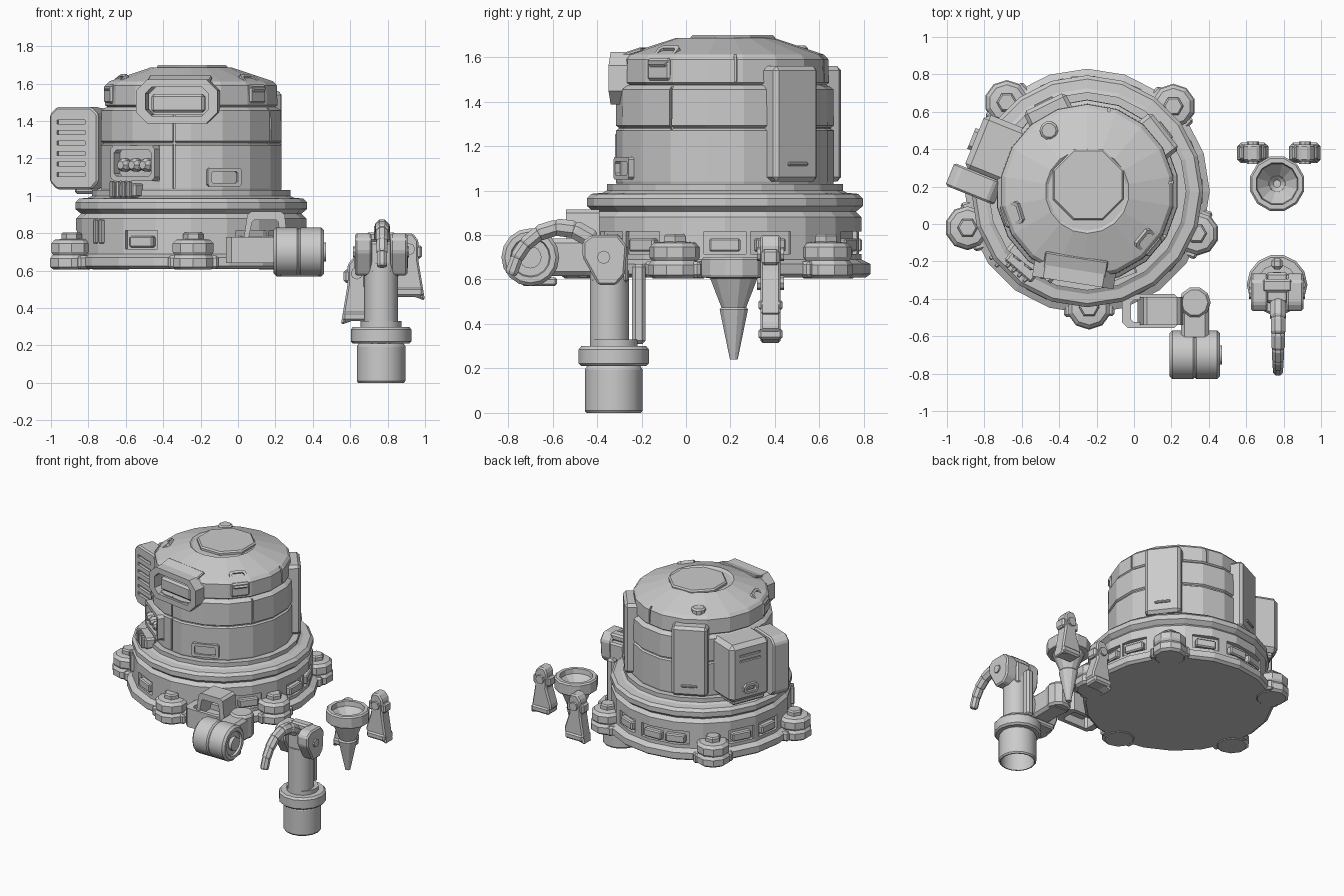
import bpy, bmesh
from math import pi, cos, sin, radians
from mathutils import Matrix, Vector

if "Cube" in bpy.data.objects:
    bpy.data.objects.remove(bpy.data.objects["Cube"])

CX, CY = -0.25, 0.175          # centre of the main drum


def finish(name, bm, M=Matrix(), smooth=0):
    bmesh.ops.recalc_face_normals(bm, faces=bm.faces[:])
    bm.transform(M)
    me = bpy.data.meshes.new(name)
    bm.to_mesh(me)
    bm.free()
    ob = bpy.data.objects.new(name, me)
    bpy.context.collection.objects.link(ob)
    bpy.ops.object.select_all(action='DESELECT')
    ob.select_set(True)
    bpy.context.view_layer.objects.active = ob
    if smooth:
        bpy.ops.object.shade_smooth_by_angle(angle=radians(smooth))
    return ob


def T(x, y, z):
    return Matrix.Translation((x, y, z))


def mount(ang, r, z, tilt=0):
    """Frame on the drum: local x tangential, y outward, z up."""
    a = radians(ang)
    return (T(CX + r * cos(a), CY + r * sin(a), z) @ Matrix.Rotation(a - pi / 2, 4, 'Z')
            @ Matrix.Rotation(radians(tilt), 4, 'X'))


def lathe(name, prof, n, M=Matrix(), phase=0.0, smooth=0):
    bm = bmesh.new()
    rings = [[bm.verts.new((r * cos(2 * pi * (i + phase) / n), r * sin(2 * pi * (i + phase) / n), z))
              for i in range(n)] for r, z in prof]
    for a, b in zip(rings, rings[1:]):
        for i in range(n):
            bm.faces.new((a[i], a[(i + 1) % n], b[(i + 1) % n], b[i]))
    bm.faces.new(rings[0][::-1])
    bm.faces.new(rings[-1])
    return finish(name, bm, M, smooth)


def box(name, size, M=Matrix(), bev=0.012):
    bm = bmesh.new()
    bmesh.ops.create_cube(bm, size=1, matrix=Matrix.Diagonal((*size, 1)))
    if bev:
        bmesh.ops.bevel(bm, geom=bm.edges[:], offset=bev, segments=1, profile=0.5, affect='EDGES')
    return finish(name, bm, M)


def plate(name, pts, depth, M=Matrix(), hole=None, bev=0.01):
    """Outline in local xz extruded along y, with an optional inner outline."""
    bm = bmesh.new()
    def loop(p, y):
        return [bm.verts.new((u, y, v)) for u, v in p]
    n = len(pts)
    fr, bk = loop(pts, -depth / 2), loop(pts, depth / 2)
    def walls(a, b):
        for i in range(n):
            bm.faces.new((a[i], a[(i + 1) % n], b[(i + 1) % n], b[i]))
    walls(fr, bk)
    if hole:
        fi, bi = loop(hole, -depth / 2), loop(hole, depth / 2)
        walls(fi, bi), walls(fr, fi), walls(bk, bi)
    else:
        bm.faces.new(fr), bm.faces.new(bk)
        bmesh.ops.recalc_face_normals(bm, faces=bm.faces[:])
        if bev:
            bmesh.ops.bevel(bm, geom=bm.edges[:], offset=bev, segments=1, profile=0.5, affect='EDGES')
    return finish(name, bm, M)


def chamfer(w, h, c):
    w, h = w / 2, h / 2
    return [(-w, -h + c), (-w + c, -h), (w - c, -h), (w, -h + c),
            (w, h - c), (w - c, h), (-w + c, h), (-w, h - c)]


def cut(ob, *cutters):
    for c in cutters:
        m = ob.modifiers.new('cut', 'BOOLEAN')
        m.operation, m.solver, m.object = 'DIFFERENCE', 'EXACT', c
        bpy.context.view_layer.objects.active = ob
        bpy.ops.object.modifier_apply(modifier=m.name)
        bpy.data.objects.remove(c)


RX = Matrix.Rotation(pi / 2, 4, 'Y')     # lathe axis to x
RY = Matrix.Rotation(pi / 2, 4, 'X')     # lathe axis to -y
C = T(CX, CY, 0)

# Base ring with recessed windows between the lugs
base = lathe('base_ring', [(.635, .61), (.655, .625), (.655, .67), (.615, .69), (.615, .88), (.59, .905),
                           (.62, .93), (.62, .965), (.60, .985), (.55, .99), (.53, 1.0), (.53, 1.03)], 20, C)
slots = [0, 20, 68, 92, 108, 152, 174, 244, 302, 322]
cut(base, *[box('cutter', (.19, .08, .10), mount(a, .62, .765), 0) for a in slots])
for a in slots:
    box('base_slot_insert', (.14, .05, .06), mount(a, .59, .755), .008)
for d in (-.025, .025):
    box('base_latch', (.022, .05, .13), mount(217, .61, .81) @ T(d, 0, 0), .006)

# Bolted lugs
for x, y in ((-.68, .65), (.21, .63), (.335, -.05), (-.24, -.445), (-.89, -.02)):
    a = (Vector((x, y)) - Vector((CX, CY))).normalized()
    M = T(x, y, 0)
    lathe('lug_foot', [(.10, .605), (.12, .62), (.12, .665), (.105, .685), (.115, .70), (.115, .745),
                       (.095, .765), (.05, .77)], 10, M, .5)
    lathe('lug_bolt', [(.055, .76), (.055, .795), (.045, .805)], 6, M)
    ang = (Vector((1, 0)).angle_signed(a)) * -180 / pi
    box('lug_web', (.27, .16, .07), mount(ang, .59, .645))

# Upper drum, seams, domed roof
drum = lathe('upper_drum', [(.485, 1.02), (.49, 1.04), (.49, 1.27), (.478, 1.278), (.478, 1.284), (.49, 1.292),
                            (.488, 1.455), (.468, 1.47), (.455, 1.475), (.468, 1.485), (.465, 1.59),
                            (.445, 1.612), (.225, 1.685), (.21, 1.675), (.19, 1.675)], 18, C, .5)
lathe('roof_cap', [(.205, 1.66), (.205, 1.69), (.195, 1.70)], 8, T(-.245, .21, 0), .5)
cut(drum,
    box('cutter', (.36, .30, .17), mount(261, .48, 1.52), 0),
    box('cutter', (.012, .04, .40), mount(259, .49, 1.24), 0),
    box('cutter', (.012, .05, .16), mount(6, .465, 1.57), 0),
    box('cutter', (.012, .05, .16), mount(75, .465, 1.57), 0),
    box('cutter', (.30, .06, .19), mount(232, .485, 1.175), 0),
    box('cutter', (.012, .04, .21), mount(330, .49, 1.38), 0))

# Front window frame and the handle inside
M = mount(261, .43, 1.505)
plate('window_frame', chamfer(.44, .235, .06), .13, M, chamfer(.34, .155, .035))
box('window_back', (.36, .03, .17), mount(261, .33, 1.51), 0)
box('window_handle', (.29, .05, .10), mount(261, .44, 1.495), .015)
box('window_lid', (.34, .10, .02), mount(261, .40, 1.62, -18), .006)

# Control panel with three knobs
plate('control_frame', chamfer(.30, .19, .02), .07, mount(232, .475, 1.175), chamfer(.25, .14, .015))
box('control_back', (.28, .03, .17), mount(232, .445, 1.175), 0)
for d in (-.075, 0, .075):
    lathe('control_knob', [(.036, -.03), (.036, .01), (.022, .03)], 8, mount(232, .49, 1.165) @ T(d, 0, 0) @ RY
          @ Matrix.Rotation(pi, 4, 'X'))
box('grille_block', (.19, .08, .08), mount(229, .53, 1.03))
for d in (-.06, -.02, .02, .06):
    box('grille_bar', (.022, .03, .09), mount(229, .575, 1.035) @ T(d, 0, 0), .006)
plate('lower_hatch', chamfer(.19, .10, .01), .05, mount(291, .475, 1.10), chamfer(.15, .06, .008))

# Roof details
for ang, r in ((320, .395), (197, .39)):
    plate('roof_clip', chamfer(.12, .13, .015), .08, mount(ang, r + .01, 1.58, 50), chamfer(.085, .095, .01))
    box('roof_clip_core', (.10, .05, .10), mount(ang, r + .01, 1.58, 50), .01)
    box('roof_clip_side', (.13, .06, .10), mount(ang, .44, 1.545), .01)
lathe('roof_button', [(.05, 1.60), (.05, 1.642), (.038, 1.652)], 10, T(-.455, .50, 0))

# Tall panels around the back
for ang, w in ((38, .25), (116, .25)):
    M = mount(ang, .465, 1.30)
    box('tall_panel', (w, .13, .52), M, .02)
    box('tall_panel_slot', (.11, .02, .018), M @ T(0, .065, -.18), .005)

# Side pack with a louvred end plate
S = mount(158, 0, 1.255)
pack = box('side_pack', (.32, .30, .43), S @ T(.025, .51, 0), .03)
cut(pack, *[box('cutter', (.17, .03, .015), S @ T(.03, .66, z), 0) for z in (.13, .09)])
plate('side_pack_latch', chamfer(.12, .07, .02), .03, S @ T(.03, .665, -.12), chamfer(.08, .035, .01))
box('side_pack_button', (.05, .02, .02), S @ T(.03, .665, -.12), .004)
box('side_pack_foot', (.26, .22, .05), S @ T(.02, .52, -.22))
louvre = plate('louvre_plate', chamfer(.28, .44, .04), .13, S @ T(-.19, .575, 0) @ Matrix.Rotation(-pi / 2, 4, 'Z'))
cut(louvre, *[box('cutter', (.04, .16, .022), S @ T(-.255, .59, -.14 + .056 * i), 0) for i in range(6)])

# Hinge bracket with roller at the front right
plate('hinge_frame', chamfer(.31, .18, .03), .14, T(.09, -.465, .71) @ Matrix.Rotation(pi / 2, 4, 'X'),
      chamfer(.21, .12, .015))
plate('hinge_hood', [(.02, .70), (.27, .70), (.25, .90), (.23, .915), (.07, .915), (.05, .90)], .15,
      T(0, -.465, 0), [(.05, .74), (.23, .74), (.215, .86), (.205, .87), (.085, .87), (.075, .86)])
lathe('hinge_knuckle', [(.07, .62), (.085, .635), (.085, .78), (.07, .80)], 10, T(.325, -.42, 0))
box('roller_arm', (.15, .25, .17), T(.325, -.50, .70), .02)
lathe('roller', [(.115, -.135), (.13, -.12), (.13, -.01), (.122, 0), (.13, .01), (.13, .12), (.115, .135),
                 (.09, .135), (.085, .12), (.05, .12), (.05, .145), (.03, .145)], 16,
      T(.325, -.70, .70) @ RX, 0, 30)
box('roller_foot', (.22, .16, .04), T(.33, -.66, .59), .01)

# Piston leg with collar, fork head and hanging claw
P = T(.765, -.325, 0)
lathe('piston_foot', [(.115, .18), (.115, .0), (.123, .0), (.13, .01), (.13, .195), (.12, .21)], 16, P, 0, 30)
lathe('piston_collar', [(.15, .21), (.162, .222), (.162, .285), (.15, .30), (.11, .30), (.11, .33), (.09, .33)],
      14, P, 0, 30)
lathe('piston_shaft', [(.09, .30), (.09, .64)], 14, T(.765, -.345, 0), 0, 30)
for s in (-1, 1):
    plate('fork_cheek', [(-.09, .62), (-.05, .575), (.03, .575), (.10, .70), (.10, .77), (.06, .80), (-.06, .80),
                         (-.10, .75)], .09, T(.765 + s * .095, -.365, 0) @ Matrix.Rotation(-pi / 2, 4, 'Z'))
    lathe('fork_pin', [(.03, -.01), (.03, .01)], 8, T(.765 + s * .14, -.37, .70) @ RX)
box('fork_core', (.12, .16, .17), T(.765, -.34, .67))
box('fork_bridge', (.16, .07, .05), T(.765, -.33, .78))
box('piston_rod', (.06, .06, .36), T(.765, -.212, .49), .015)
path = [(-.42, .78), (-.50, .825), (-.58, .835), (-.66, .81), (-.72, .76), (-.76, .70), (-.785, .63)]
for i, (a, b) in enumerate(zip(path, path[1:])):
    d = Vector((0, b[0] - a[0], b[1] - a[1]))
    r = .045 - .003 * i
    lathe('claw_segment', [(r * .8, -.005), (r, .01), (r, d.length - .005), (r * .8, d.length + .008)], 8,
          T(.77, *a) @ d.to_track_quat('Z', 'X').to_matrix().to_4x4(), .5)

# Funnel nozzle
lathe('funnel', [(.018, .24), (.066, .465), (.058, .475), (.11, .605), (.145, .61), (.15, .62), (.15, .69),
                 (.14, .70), (.115, .70), (.11, .665), (.045, .60), (.04, .57), (.02, .55)], 12, T(.765, .215, 0), .5)

# Two clamp fins behind the funnel
for cx, top, s in ((.635, .67, 1), (.915, .80, -1)):
    F = T(cx, .38, top) @ Matrix.Diagonal((s, 1, 1, 1))
    plate('clamp_fin', [(-.085, -.36), (.085, -.30), (.085, -.27), (.045, -.15), (.05, -.04), (.03, 0), (-.02, 0),
                        (-.05, -.04), (-.05, -.15), (-.08, -.33)], .09, F)
    lathe('clamp_pin', [(.032, -.06), (.032, .06)], 8, F @ T(0, 0, -.085) @ RY)
    box('clamp_foot', (.15, .11, .05), F @ T(0, 0, -.315))
    box('clamp_ear', (.14, .08, .07), F @ T(.0, 0, -.10))
